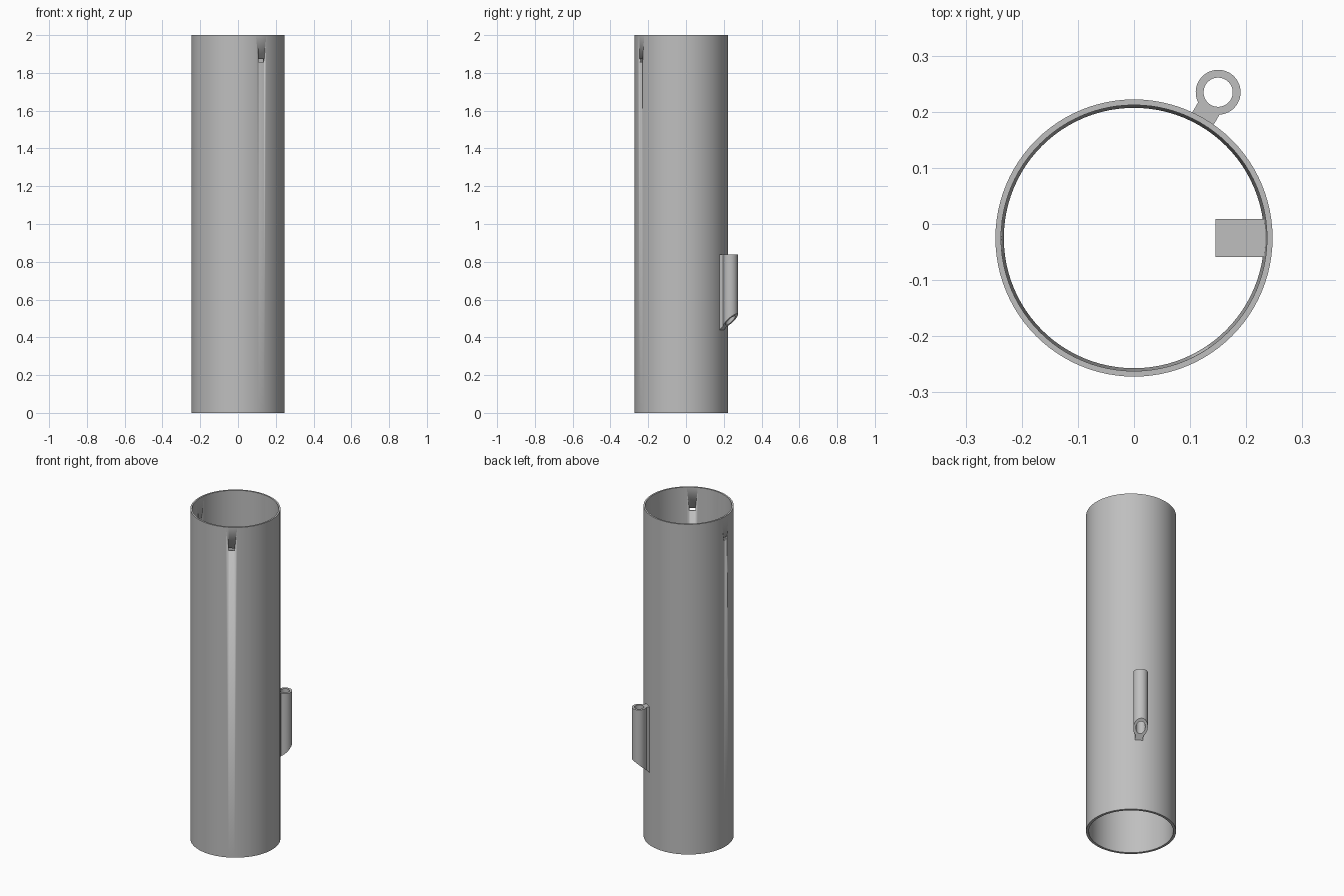
import bpy, bmesh, math
from mathutils import Matrix, Vector

cube = bpy.data.objects.get("Cube")
if cube:
    bpy.data.objects.remove(cube, do_unlink=True)

AXIS = Matrix.Translation((0, -0.025, 0))   # centre line of the tube
R_OUT, R_TOP, R_BOTTOM, HEIGHT = 0.247, 0.237, 0.232, 2.0

grey = bpy.data.materials.new("plain grey")
grey.use_nodes = True
colour = (0.52, 0.52, 0.52, 1)
grey.diffuse_color = colour
grey.node_tree.nodes["Principled BSDF"].inputs["Base Color"].default_value = colour


def finish(name, bm, matrix):
    bmesh.ops.recalc_face_normals(bm, faces=bm.faces)
    mesh = bpy.data.meshes.new(name)
    bm.to_mesh(mesh)
    bm.free()
    mesh.materials.append(grey)
    mesh.shade_smooth()
    mesh.set_sharp_from_angle(angle=math.radians(30))
    obj = bpy.data.objects.new(name, mesh)
    obj.matrix_world = matrix
    bpy.context.collection.objects.link(obj)
    return obj


def arc(cx, r, start, end, n):
    return [(cx + r * math.cos(start + (end - start) * i / n),
             r * math.sin(start + (end - start) * i / n)) for i in range(n + 1)]


def prism(name, loops, top, low, slope, matrix):
    """Extruded outline whose underside rises outward from the height low at x = 0."""
    bm = bmesh.new()
    for loop in loops:
        verts = [bm.verts.new((x, y, low + slope * x)) for x, y in loop]
        for a, b in zip(verts, verts[1:] + verts[:1]):
            bm.edges.new((a, b))
    bmesh.ops.triangle_fill(bm, edges=bm.edges[:], use_beauty=True)
    lifted = bmesh.ops.extrude_face_region(bm, geom=bm.faces[:])["geom"]
    for v in lifted:
        if isinstance(v, bmesh.types.BMVert):
            v.co.z = top
    return finish(name, bm, matrix)


# Main tube, its bore widening slightly towards the top
bm = bmesh.new()
corners = [(R_OUT, 0), (R_OUT, HEIGHT), (R_TOP, HEIGHT), (R_BOTTOM, 0)]
verts = [bm.verts.new((r, 0, z)) for r, z in corners]
edges = [bm.edges.new((verts[i], verts[(i + 1) % 4])) for i in range(4)]
bmesh.ops.spin(bm, geom=verts + edges, axis=(0, 0, 1), cent=(0, 0, 0),
               angle=math.tau, steps=96, use_duplicate=False)
bmesh.ops.remove_doubles(bm, verts=bm.verts, dist=0.0001)
tube = finish("main_tube", bm, AXIS)

# Two small slots near the top
for side, degrees in (("front", -60), ("right", 180)):
    bm = bmesh.new()
    bmesh.ops.create_cube(bm, size=1, matrix=Matrix.Diagonal((0.06, 0.035, 0.016, 1)))
    turn = Matrix.Rotation(math.radians(degrees), 4, "Z")
    cutter = finish(side + "_slot_cutter", bm,
                    AXIS @ turn @ Matrix.Translation((0.24, 0, 1.866)))
    cutter.hide_render = True
    cutter.hide_viewport = True
    cutter.display_type = "WIRE"
    cut = tube.modifiers.new(side + "_slot", "BOOLEAN")
    cut.operation = "DIFFERENCE"
    cut.solver = "EXACT"
    cut.object = cutter

# Small side sleeve with its neck, cut at a slant underneath
centre, r_sleeve, r_hole, neck = 0.30, 0.04, 0.026, 0.022
root = 0.242
bend = math.pi - math.asin(neck / r_sleeve)
outline = [(root, -neck)] + arc(centre, r_sleeve, -bend, bend, 40) + [(root, neck)]
hole = arc(centre, r_hole, 0, math.tau, 40)[:-1]
slope = 0.92
prism("side_sleeve", [outline, hole], 0.838, 0.435 - slope * root, slope,
      AXIS @ Matrix.Rotation(math.radians(60), 4, "Z"))

# Inner ledge with a slanted underside
near, far, half = 0.145, 0.24, 0.034
ledge = [(near, -half), (far, -half), (far, half), (near, half)]
prism("inner_ledge", [ledge], 1.0, 0.98 + near, -1.0, AXIS)
